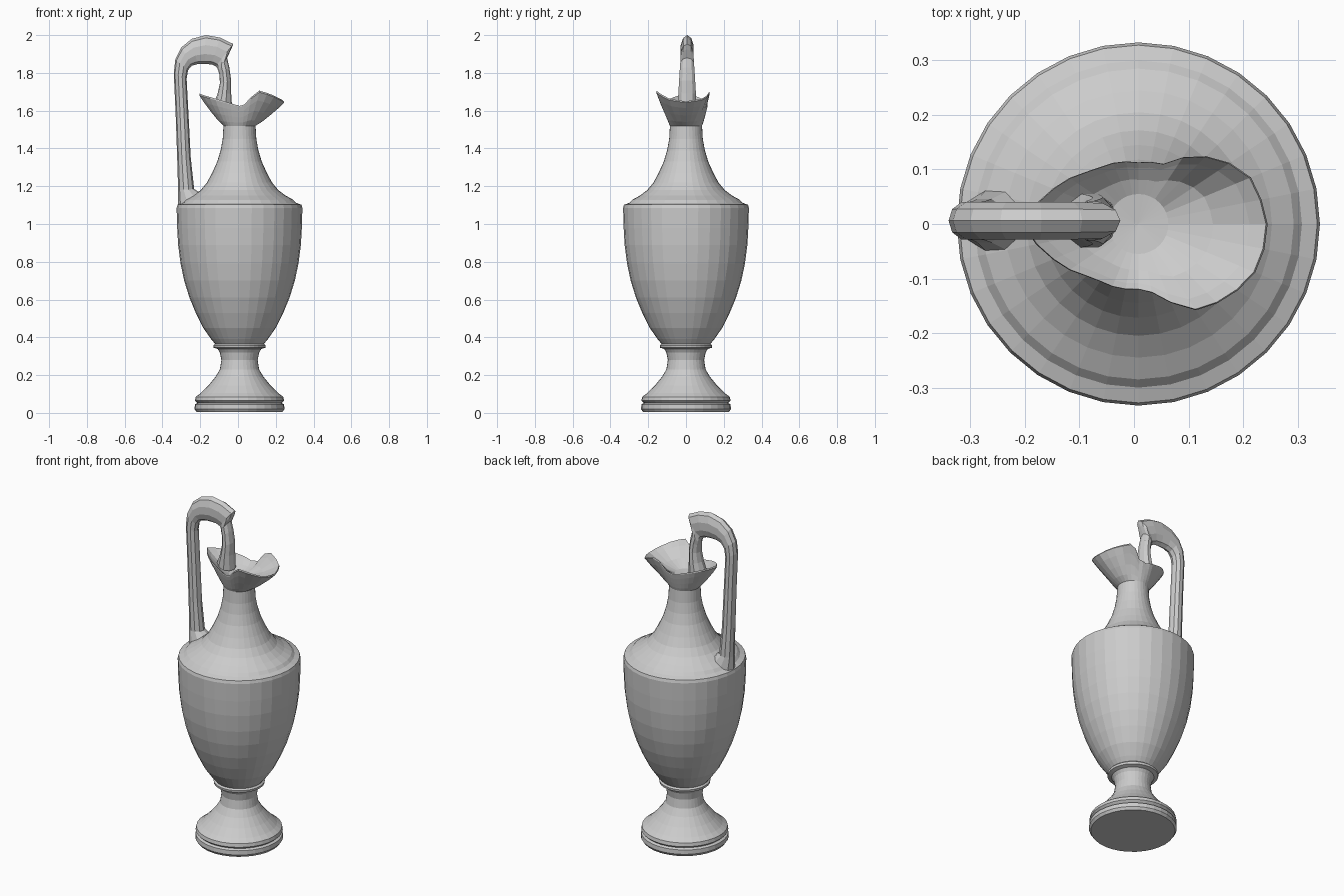
import bpy, bmesh, math

SEG = 32


def lerp(a, b, t):
    return a + (b - a) * t


def loft(name, rings, tip=None, angle=20):
    """Skin a list of equal-length vertex rings, cap both ends."""
    bm = bmesh.new()
    vr = [[bm.verts.new(p) for p in ring] for ring in rings]
    n = len(vr[0])
    for a, b in zip(vr, vr[1:]):
        for i in range(n):
            j = (i + 1) % n
            bm.faces.new((a[i], a[j], b[j], b[i]))
    bm.faces.new(list(reversed(vr[0])))
    if tip:
        c = bm.verts.new(tip)
        for i in range(n):
            bm.faces.new((vr[-1][i], vr[-1][(i + 1) % n], c))
    else:
        bm.faces.new(vr[-1])
    bmesh.ops.recalc_face_normals(bm, faces=bm.faces)
    me = bpy.data.meshes.new(name)
    bm.to_mesh(me)
    bm.free()
    ob = bpy.data.objects.new(name, me)
    bpy.context.collection.objects.link(ob)
    return ob


def circle(r, z, cx=0.008):
    return [(cx + r * math.cos(2 * math.pi * i / SEG),
             r * math.sin(2 * math.pi * i / SEG), z) for i in range(SEG)]


# Foot, belly, shoulder and neck profile (radius, height)
profile = [
    (.228, .005), (.238, .02), (.236, .045), (.222, .052), (.236, .065), (.232, .085),
    (.205, .105), (.165, .145), (.128, .19), (.104, .23), (.096, .28), (.104, .32),
    (.115, .338), (.137, .345), (.139, .358), (.130, .366),
    (.150, .39), (.192, .45), (.232, .53), (.265, .61), (.293, .70), (.312, .79),
    (.325, .89), (.330, .98), (.333, 1.085), (.328, 1.102), (.300, 1.112),
    (.285, 1.128), (.245, 1.15), (.205, 1.18), (.172, 1.22), (.145, 1.27),
    (.118, 1.33), (.100, 1.39), (.089, 1.45), (.085, 1.52)]

# Pinched spout rim: (angle, radius, height)
rim_keys = [
    (0, .237, 1.65), (25, .222, 1.665), (51, .162, 1.71), (66, .120, 1.635),
    (90, .113, 1.625), (130, .128, 1.65), (155, .165, 1.67), (180, .213, 1.69),
    (205, .165, 1.67), (230, .128, 1.65), (270, .120, 1.625), (286, .132, 1.635),
    (300, .185, 1.71), (320, .212, 1.69), (340, .235, 1.66), (360, .237, 1.65)]


def rim(deg):
    for (a0, r0, z0), (a1, r1, z1) in zip(rim_keys, rim_keys[1:]):
        if a0 <= deg <= a1:
            t = (deg - a0) / (a1 - a0)
            return lerp(r0, r1, t), lerp(z0, z1, t)


def lip_ring(r_base, z_base, tr, tz):
    """Ring blended from a circle (t=0) to the spout rim (t=1)."""
    pts = []
    for i in range(SEG):
        deg = 360 * i / SEG
        R, Z = rim(deg)
        r, z = lerp(r_base, R, tr), lerp(z_base, Z, tz)
        a = math.radians(deg)
        pts.append((.008 + r * math.cos(a), r * math.sin(a), z))
    return pts


rings = [circle(r, z) for r, z in profile]
# Flaring outside of the mouth, then the inside of the bowl
rings += [lip_ring(.085, 1.52, tr, tz) for tr, tz in
          ((.22, .16), (.5, .42), (.8, .72), (1, .95), (.98, 1))]
rings += [lip_ring(.055, 1.59, tr, tz) for tr, tz in ((.82, .75), (.45, .3), (0, 0))]
loft("jug_body", rings, tip=(.008, 0, 1.585))

# Handle stations: outer edge (x, z), inner edge (x, z), half width
stations = [
    ((-.318, 1.06), (-.17, 1.08), .065),
    ((-.318, 1.11), (-.185, 1.155), .058),
    ((-.317, 1.18), (-.232, 1.185), .042),
    ((-.322, 1.35), (-.250, 1.35), .037),
    ((-.330, 1.58), (-.262, 1.58), .036),
    ((-.340, 1.80), (-.272, 1.77), .036),
    ((-.332, 1.87), (-.264, 1.815), .036),
    ((-.300, 1.935), (-.245, 1.838), .036),
    ((-.245, 1.98), (-.215, 1.846), .036),
    ((-.170, 2.00), (-.175, 1.847), .036),
    ((-.095, 1.987), (-.140, 1.845), .036),
    ((-.025, 1.953), (-.118, 1.835), .034),
    ((-.036, 1.925), (-.110, 1.825), .036),
    ((-.058, 1.88), (-.104, 1.81), .038),
    ((-.046, 1.83), (-.098, 1.79), .041),
    ((-.036, 1.76), (-.096, 1.745), .045),
    ((-.036, 1.69), (-.108, 1.69), .049),
    ((-.030, 1.60), (-.135, 1.62), .052)]


def handle_ring(outer, inner, w, n=10):
    pts = []
    for i in range(n):
        a = 2 * math.pi * i / n
        t = .5 + .5 * math.cos(a)
        pts.append((lerp(inner[0], outer[0], t), .006 + w * math.sin(a),
                    lerp(inner[1], outer[1], t)))
    return pts


loft("handle", [handle_ring(*s) for s in stations])
